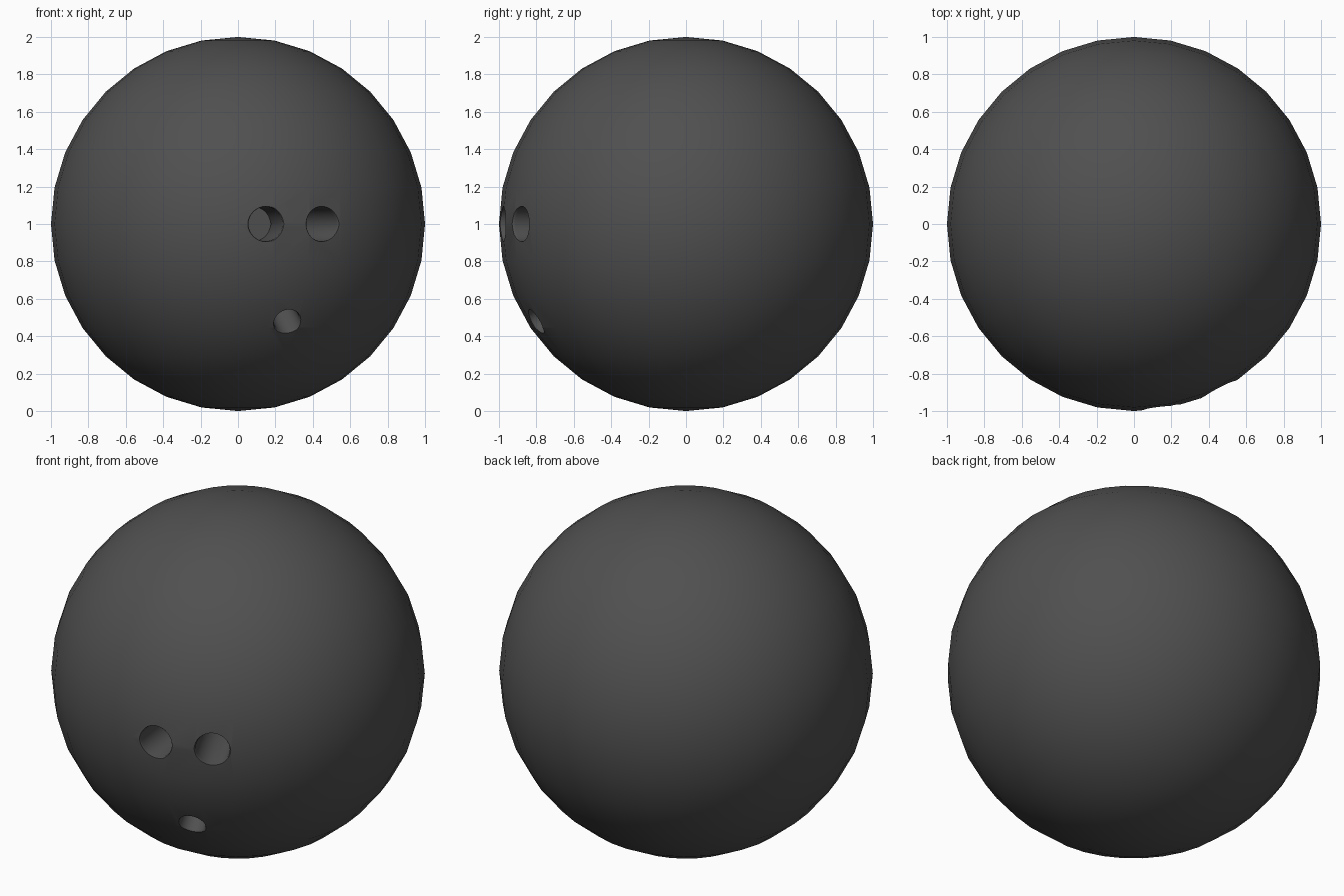
import bpy, bmesh, math
from mathutils import Vector, Matrix

if "Cube" in bpy.data.objects:
    bpy.data.objects.remove(bpy.data.objects["Cube"])

CENTRE = Vector((0, 0, 1))

# ball body
bpy.ops.mesh.primitive_uv_sphere_add(segments=32, ring_count=16, radius=1, location=CENTRE)
ball = bpy.context.object
ball.name = "ball"
mat = bpy.data.materials.new("dark_grey")
mat.diffuse_color = (0.08, 0.08, 0.08, 1)
mat.use_nodes = True
mat.node_tree.nodes["Principled BSDF"].inputs["Base Color"].default_value = mat.diffuse_color
ball.data.materials.append(mat)


def hole_cutter(name, x, z, r, floor, sides=32):
    """Round drill pointing at the ball's centre, with a softened rim."""
    surf = math.sqrt(1 - r * r)
    profile = [(r, floor), (r, surf - 0.018), (r + 0.003, surf - 0.008),
               (r + 0.010, surf + 0.001), (r + 0.03, surf + 0.02), (r + 0.03, 1.1)]
    bm = bmesh.new()
    rings = [[bm.verts.new((pr * math.cos(math.tau * i / sides),
                            pr * math.sin(math.tau * i / sides), h))
              for i in range(sides)] for pr, h in profile]
    for a, b in zip(rings, rings[1:]):
        for i in range(sides):
            j = (i + 1) % sides
            bm.faces.new((a[i], a[j], b[j], b[i]))
    bm.faces.new(rings[0][::-1])
    bm.faces.new(rings[-1])
    d = Vector((x, -math.sqrt(1 - x * x - (z - 1) ** 2), z - 1))
    bm.transform(Matrix.Translation(CENTRE) @ d.to_track_quat('Z', 'Y').to_matrix().to_4x4())
    me = bpy.data.meshes.new(name)
    bm.to_mesh(me)
    bm.free()
    me.materials.append(mat)
    ob = bpy.data.objects.new(name, me)
    bpy.context.collection.objects.link(ob)
    ob.hide_render = True
    return ob


# two finger holes and the thumb hole
cutters = [hole_cutter("finger_hole_a", 0.15, 1.0, 0.092, 0.55),
           hole_cutter("finger_hole_b", 0.455, 1.0, 0.092, 0.55),
           hole_cutter("thumb_hole", 0.265, 0.475, 0.07, 0.55)]
bpy.context.view_layer.objects.active = ball
for c in cutters:
    m = ball.modifiers.new(c.name, 'BOOLEAN')
    m.operation = 'DIFFERENCE'
    m.solver = 'EXACT'
    m.object = c
    bpy.ops.object.modifier_apply(modifier=m.name)
for c in cutters:
    bpy.data.objects.remove(c)

# smooth skin, crisp hole floors
bpy.ops.object.select_all(action='DESELECT')
ball.select_set(True)
bpy.ops.object.shade_smooth_by_angle(angle=math.radians(30))
